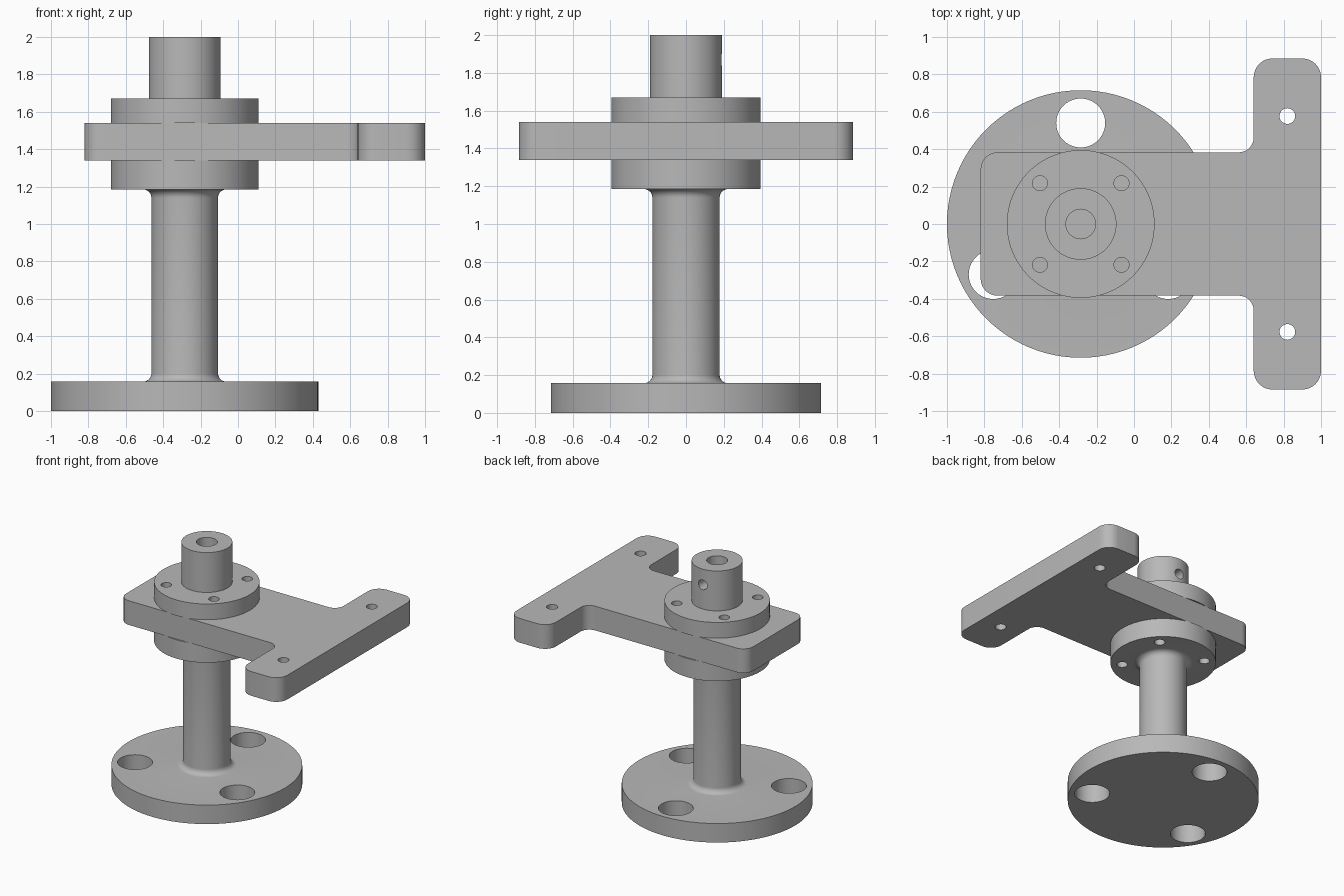
import bpy, bmesh, math
from math import sin, cos, pi, radians
from mathutils import Vector, Matrix

if "Cube" in bpy.data.objects:
    bpy.data.objects.remove(bpy.data.objects["Cube"])

AX = -0.285          # x of the post axis
SEG = 96

metal = bpy.data.materials.new("grey metal")
metal.diffuse_color = (0.48, 0.48, 0.48, 1)
metal.use_nodes = True
metal.node_tree.nodes["Principled BSDF"].inputs["Base Color"].default_value = metal.diffuse_color


def finish(name, bm):
    bmesh.ops.recalc_face_normals(bm, faces=bm.faces)
    me = bpy.data.meshes.new(name)
    bm.to_mesh(me)
    bm.free()
    ob = bpy.data.objects.new(name, me)
    me.materials.append(metal)
    bpy.context.collection.objects.link(ob)
    return ob


def lathe(name, profile):
    """Solid of revolution round the post axis from (radius, z) points."""
    bm = bmesh.new()
    rings = [[bm.verts.new((AX + r * cos(2 * pi * i / SEG), r * sin(2 * pi * i / SEG), z))
              for i in range(SEG)] for r, z in profile]
    for a, b in zip(rings, rings[1:]):
        for i in range(SEG):
            j = (i + 1) % SEG
            bm.faces.new((a[i], a[j], b[j], b[i]))
    bm.faces.new(rings[0])
    bm.faces.new(rings[-1])
    return finish(name, bm)


def arc(cx, cy, r, a0, a1, n=8):
    return [(cx + r * cos(radians(a0 + (a1 - a0) * k / n)),
             cy + r * sin(radians(a0 + (a1 - a0) * k / n))) for k in range(n + 1)]


def drill(ob, holes):
    """Cut holes given as (x, y, z0, z1, radius); a y-direction hole comes as a matrix."""
    bm = bmesh.new()
    for h in holes:
        if len(h) == 5:
            x, y, z0, z1, r = h
            mat, depth = Matrix.Translation((x, y, (z0 + z1) / 2)), z1 - z0
        else:
            mat, depth, r = h
        bmesh.ops.create_cone(bm, cap_ends=True, segments=40, radius1=r, radius2=r,
                              depth=depth, matrix=mat)
    cutter = finish("hole_cutter", bm)
    cutter.hide_render = True
    mod = ob.modifiers.new("holes", 'BOOLEAN')
    mod.operation, mod.solver, mod.object = 'DIFFERENCE', 'EXACT', cutter
    bpy.context.view_layer.objects.active = ob
    bpy.ops.object.modifier_apply(modifier=mod.name)
    bpy.data.objects.remove(cutter)


def smooth(ob):
    bpy.ops.object.select_all(action='DESELECT')
    ob.select_set(True)
    bpy.context.view_layer.objects.active = ob
    bpy.ops.object.shade_smooth_by_angle(angle=radians(30))


# Hole positions
bolts = [(AX + sx * 0.218, sy * 0.218) for sx in (-1, 1) for sy in (-1, 1)]
base_holes = [(AX + 0.54 * cos(radians(a)), 0.54 * sin(radians(a))) for a in (90, 210, 330)]

# Pedestal: round base, filleted column and lower flange
R, F, Z0, Z1 = 0.178, 0.045, 0.157, 1.185
pedestal = lathe("pedestal", [(0.715, 0), (0.715, Z0)]
                 + arc(R + F, Z0 + F, F, 270, 180)
                 + arc(R + F, Z1 - F, F, 180, 90)
                 + [(0.395, Z1), (0.395, 1.34)])
drill(pedestal, [(x, y, -0.1, 0.3, 0.131) for x, y in base_holes]
      + [(x, y, 1.1, 1.4, 0.04) for x, y in bolts])

# T-shaped plate: half outline mirrored across y = 0
half = (arc(0.90, 0.785, 0.10, 0, 90) + arc(0.74, 0.785, 0.10, 90, 180)
        + arc(0.56, 0.463, 0.08, 360, 270) + arc(-0.73, 0.293, 0.09, 90, 180))
outline = half + [(x, -y) for x, y in reversed(half)]
bm = bmesh.new()
face = bm.faces.new([bm.verts.new((x, y, 1.34)) for x, y in outline])
ext = bmesh.ops.extrude_face_region(bm, geom=[face], use_keep_orig=True)
bmesh.ops.translate(bm, vec=(0, 0, 0.2),
                    verts=[v for v in ext["geom"] if isinstance(v, bmesh.types.BMVert)])
plate = finish("mounting_plate", bm)
drill(plate, [(0.82, s * 0.577, 1.2, 1.7, 0.042) for s in (-1, 1)]
      + [(x, y, 1.2, 1.7, 0.04) for x, y in bolts])

# Upper hub: flange and bored spigot with a set-screw hole at the back
hub = lathe("upper_hub", [(0.395, 1.54), (0.395, 1.67), (0.191, 1.67), (0.191, 2.0)])
drill(hub, [(x, y, 1.45, 1.8, 0.04) for x, y in bolts])
drill(hub, [(AX, 0, 1.67, 2.1, 0.079)])
side = Matrix.Translation((AX, 0.15, 1.87)) @ Matrix.Rotation(pi / 2, 4, 'X')
drill(hub, [(side, 0.3, 0.04)])

for ob in (pedestal, plate, hub):
    smooth(ob)
